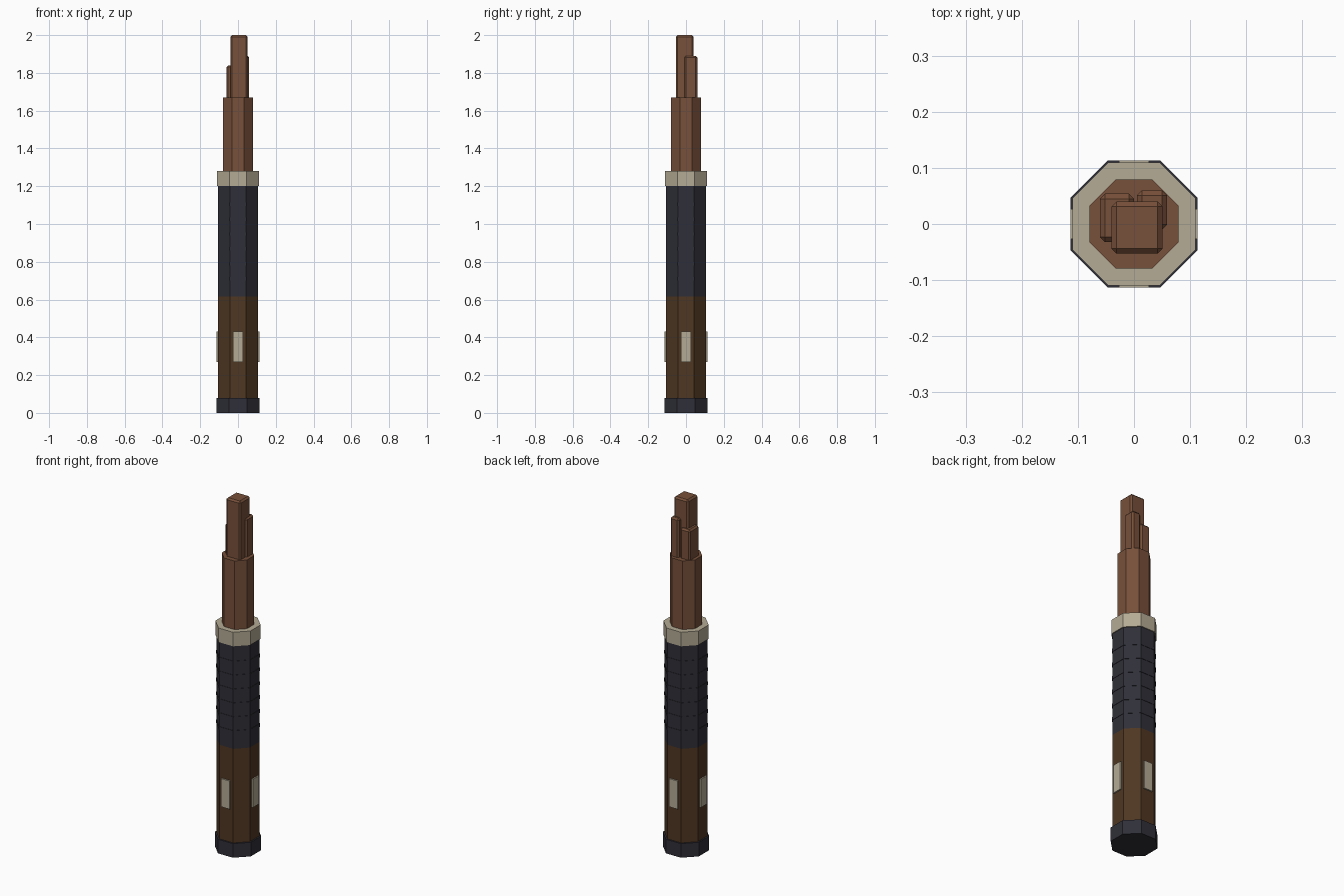
import bpy
from math import pi, cos

cube = bpy.data.objects.get("Cube")
if cube:
    bpy.data.objects.remove(cube, do_unlink=True)


def material(name, hex_code):
    rgb = [int(hex_code[i:i + 2], 16) / 255 for i in (0, 2, 4)]
    lin = [c / 12.92 if c <= 0.04045 else ((c + 0.055) / 1.055) ** 2.4 for c in rgb]
    m = bpy.data.materials.new(name)
    m.use_nodes = True
    m.diffuse_color = (*lin, 1)
    m.node_tree.nodes["Principled BSDF"].inputs["Base Color"].default_value = (*lin, 1)
    return m


dark = material("dark leather", "2F2F38")
brown = material("dark wood", "4F3722")
cream = material("pale bone", "B5AB95")
copper = material("red brown wood", "77503A")


def octagon(name, apothem, z0, z1, mat):
    """Eight-sided prism with flat sides facing the axes."""
    bpy.ops.mesh.primitive_cylinder_add(
        vertices=8, radius=apothem / cos(pi / 8), depth=z1 - z0,
        location=(0, 0, (z0 + z1) / 2), rotation=(0, 0, pi / 8))
    ob = bpy.context.object
    ob.name = name
    ob.data.materials.append(mat)
    return ob


def block(name, x, y, z, mat, bevel=0):
    """Box spanning three ranges, with optional chamfered edges."""
    spans = (x, y, z)
    bpy.ops.mesh.primitive_cube_add(size=1, location=[(a + b) / 2 for a, b in spans])
    ob = bpy.context.object
    ob.name = name
    ob.scale = [b - a for a, b in spans]
    bpy.ops.object.transform_apply(location=False, rotation=False, scale=True)
    ob.data.materials.append(mat)
    if bevel:
        mod = ob.modifiers.new("Chamfer", "BEVEL")
        mod.width = bevel
        mod.segments = 1
    return ob


# Handle
octagon("pommel", 0.113, 0, 0.08, dark)
octagon("lower_handle", 0.105, 0.08, 0.615, brown)
octagon("grip", 0.105, 0.615, 1.20, dark)
octagon("collar", 0.110, 1.20, 1.28, cream)

# Wrap ridges along the grip
for i in range(6):
    z = 0.71 + i * 0.079
    octagon(f"grip_ridge_{i + 1}", 0.107, z - 0.009, z + 0.009, dark)

# Inlays on the four main sides of the handle
for i, side in enumerate(("front", "left", "back", "right")):
    inlay = block(f"{side}_inlay", (-0.027, 0.027), (-0.004, 0.004), (0.27, 0.43), cream)
    angle = i * pi / 2
    inlay.rotation_euler.z = angle
    inlay.location.x = 0.109 * cos(angle - pi / 2)
    inlay.location.y = 0.109 * cos(angle - pi)

# Upper shaft and its broken end
octagon("upper_shaft", 0.079, 1.28, 1.67, copper)
block("tall_splinter", (-0.04, 0.051), (-0.053, 0.04), (1.62, 2.0), copper, 0.009)
block("middle_splinter", (0.005, 0.059), (-0.01, 0.06), (1.62, 1.89), copper, 0.009)
block("short_splinter", (-0.061, 0.0), (-0.032, 0.054), (1.62, 1.84), copper, 0.009)
